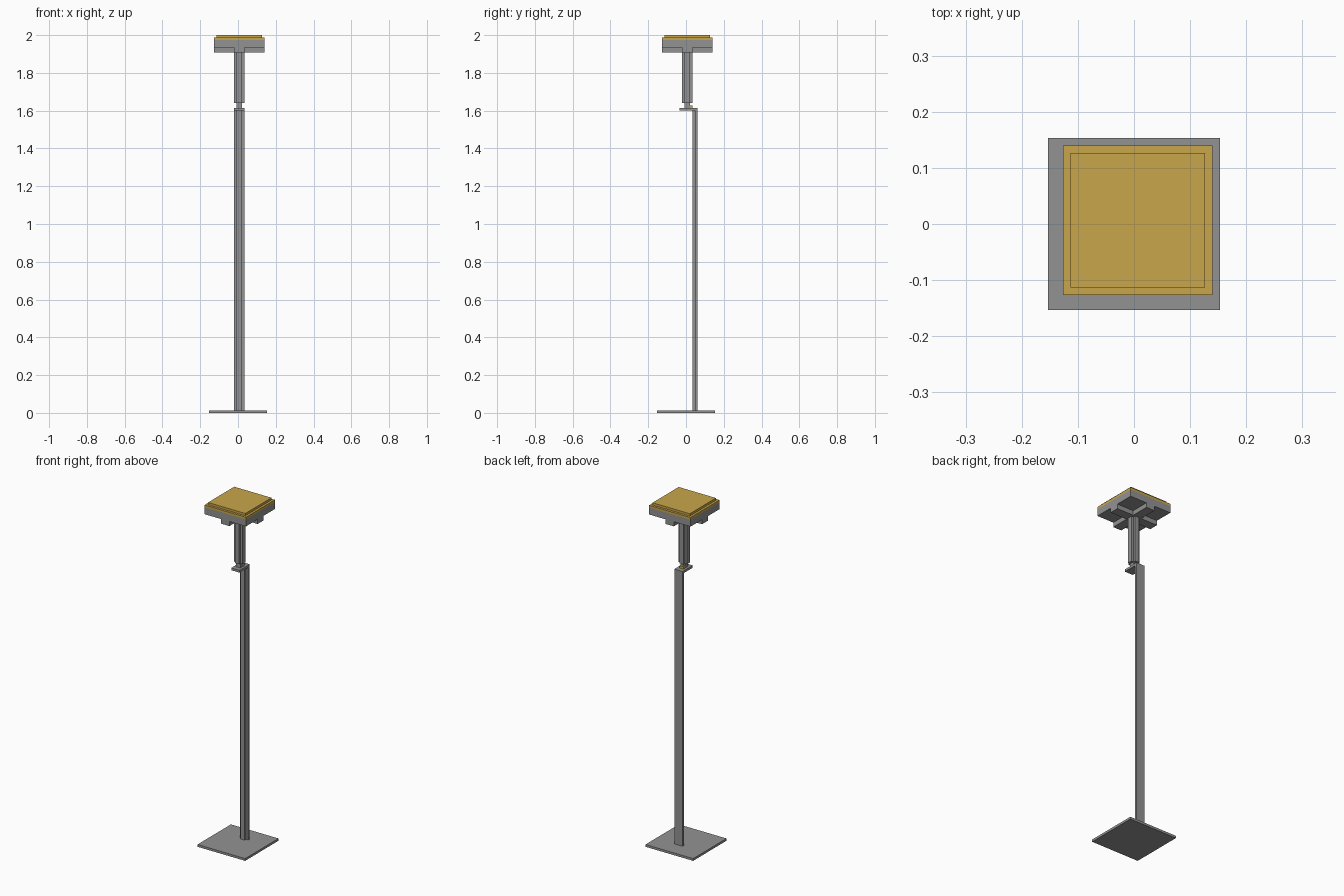
import bpy
import bmesh

U = 2 / 150      # modelling unit: the stand is 150 units tall
C = 0.5          # centre of the head and column, in units

cube = bpy.data.objects.get("Cube")
if cube:
    bpy.data.objects.remove(cube, do_unlink=True)


def material(name, rgb):
    mat = bpy.data.materials.new(name)
    mat.use_nodes = True
    color = (*rgb, 1)
    mat.diffuse_color = color
    mat.node_tree.nodes["Principled BSDF"].inputs["Base Color"].default_value = color
    return mat


grey = material("grey metal", (0.29, 0.29, 0.29))
gold = material("gold", (0.58, 0.38, 0.07))


def prism(name, outline, z0, z1, mat):
    """Extrude a flat outline, given in units, from z0 up to z1."""
    bm = bmesh.new()
    face = bm.faces.new([bm.verts.new((x * U, y * U, z0 * U)) for x, y in outline])
    ext = bmesh.ops.extrude_face_region(bm, geom=[face])
    top = [g for g in ext["geom"] if isinstance(g, bmesh.types.BMVert)]
    bmesh.ops.translate(bm, verts=top, vec=(0, 0, (z1 - z0) * U))
    bmesh.ops.recalc_face_normals(bm, faces=bm.faces)
    mesh = bpy.data.meshes.new(name)
    bm.to_mesh(mesh)
    bm.free()
    mesh.materials.append(mat)
    obj = bpy.data.objects.new(name, mesh)
    bpy.context.collection.objects.link(obj)
    return obj


def rect(x0, x1, y0, y1):
    return [(x0, y0), (x1, y0), (x1, y1), (x0, y1)]


def square(half, c=C):
    return rect(c - half, c + half, c - half, c + half)


def cross(a, b):
    """Plus-shaped outline with reach a and half arm width b."""
    arm = [(a, -b), (a, b), (b, b)]
    points = []
    for _ in range(4):
        points += arm
        arm = [(-y, x) for x, y in arm]
    return [(x + C, y + C) for x, y in points]


# Foot and the ribbed post behind the centre
prism("base_plate", square(11.5, 0), 0, 1, grey)
post_outline = [(C - 2, 4.5), (C - 2, 3.5), (C - 1, 3.5), (C - 1, 2.5),
                (C + 1, 2.5), (C + 1, 3.5), (C + 2, 3.5), (C + 2, 4.5)]
prism("post", post_outline, 1, 120, grey)

# Bracket, neck and catch
prism("bracket", rect(C - 2, C + 2, -2.5, 4.5), 120, 121, grey)
prism("neck", square(1), 121, 123, grey)
prism("neck_catch", rect(C - 1, C + 1, 1.5, 2.5), 121, 122, gold)

# Upper column and head
prism("upper_column", cross(2, 1), 123, 143, grey)
prism("head_cross_support", cross(10, 2), 143, 145, grey)
prism("head_slab", square(10), 145, 148, grey)
prism("lower_gold_panel", square(10), 148, 149, gold)
prism("upper_gold_panel", square(9), 149, 150, gold)
